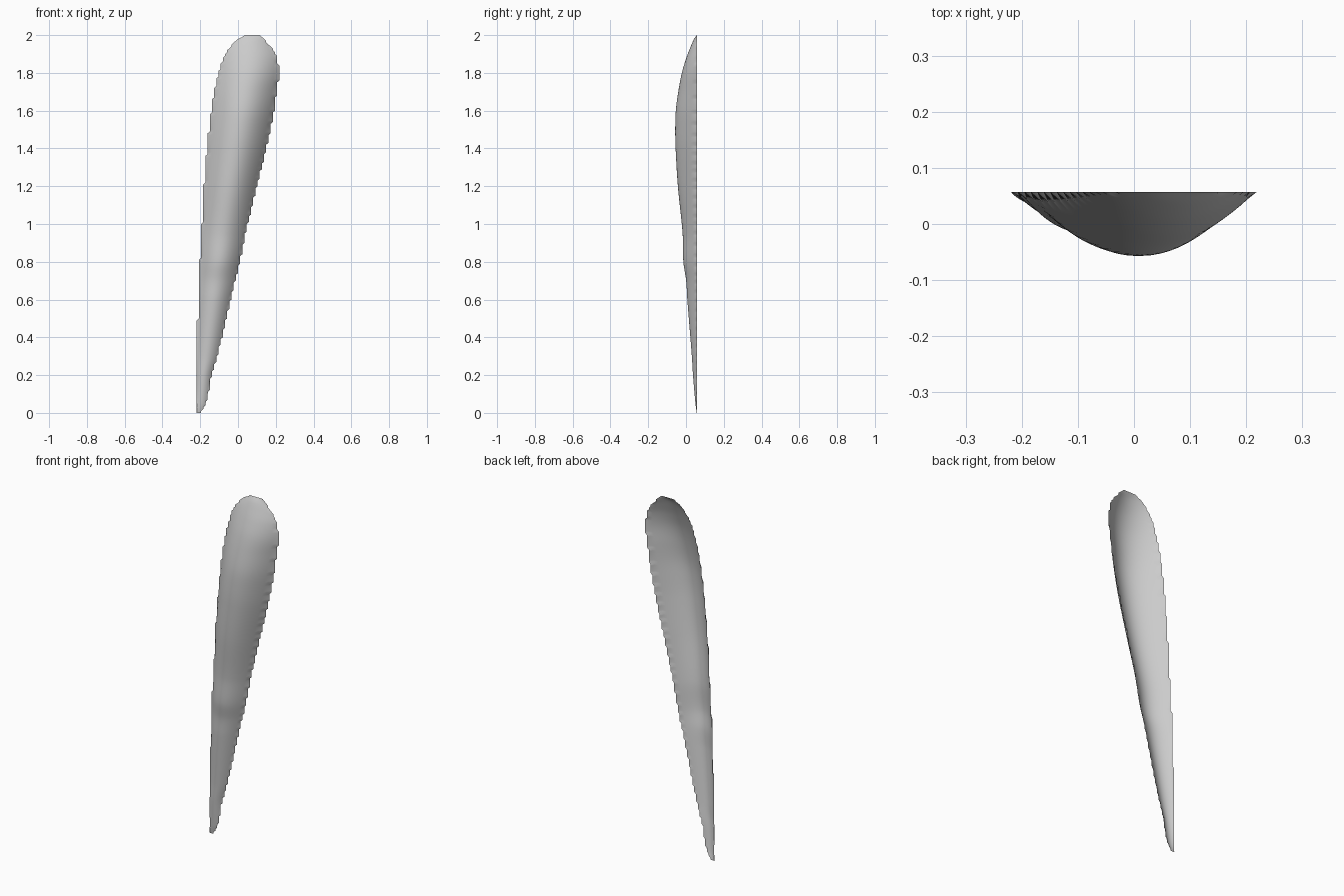
import bpy
import bmesh

cube = bpy.data.objects.get("Cube")
if cube:
    bpy.data.objects.remove(cube)

BACK = 0.057      # plane of the open rim
RINGS = 200       # rings along the length
COLUMNS = 24      # faces across the width
STEP = 0.0115     # size of the small steps along the rim

# Stations along the blade: height, right rim x, left rim x, bulge depth
stations = [
    (0, -.22, -.2, 0),
    (.05, -.22, -.17, .007),
    (.2, -.22, -.14, .02),
    (.3, -.217, -.11, .026),
    (.6, -.21, -.04, .05),
    (.7, -.205, -.015, .056),
    (.8, -.202, .01, .071),
    (.95, -.193, .04, .075),
    (1.2, -.179, .1, .1),
    (1.4, -.164, .15, .112),
    (1.5, -.154, .171, .114),
    (1.6, -.141, .19, .111),
    (1.7, -.126, .204, .098),
    (1.8, -.103, .216, .079),
    (1.88, -.075, .205, .055),
    (1.94, -.04, .172, .032),
    (1.98, .005, .135, .014),
    (2, .04, .11, 0),
]


def slope(i, k):
    a, b = stations[max(i - 1, 0)], stations[min(i + 1, len(stations) - 1)]
    return (b[k] - a[k]) / (b[0] - a[0])


def sample(z, k):
    """Smoothly interpolate column k of the stations at height z."""
    i = 0
    while i < len(stations) - 2 and z > stations[i + 1][0]:
        i += 1
    a, b = stations[i], stations[i + 1]
    span = b[0] - a[0]
    t = (z - a[0]) / span
    s = t * t * (3 - 2 * t)
    bend = t * (1 - t) * span
    return (a[k] * (1 - s) + b[k] * s
            + bend * ((1 - t) * slope(i, k) - t * slope(i + 1, k)))


def snap(x):
    return round(x / STEP) * STEP


# Curved open shell with a parabolic cross-section and a stepped rim
bm = bmesh.new()
rows = []
for r in range(RINGS + 1):
    z = 2 * r / RINGS
    right, left, depth = (sample(z, k) for k in (1, 2, 3))
    middle, half = (left + right) / 2, (left - right) / 2
    row = []
    for c in range(COLUMNS + 1):
        u = 2 * c / COLUMNS - 1
        x = middle + half * u
        if c == 0:
            x = max(snap(right), -.22)
        elif c == COLUMNS:
            x = min(snap(left), .22)
        y = BACK - max(depth, 0) * (1 - u * u)
        row.append(bm.verts.new((x, y, z)))
    rows.append(row)

for low, high in zip(rows, rows[1:]):
    for c in range(COLUMNS):
        bm.faces.new((low[c], low[c + 1], high[c + 1], high[c]))

mesh = bpy.data.meshes.new("blade_shell")
bm.to_mesh(mesh)
bm.free()
blade = bpy.data.objects.new("blade_shell", mesh)
bpy.context.collection.objects.link(blade)
for face in mesh.polygons:
    face.use_smooth = True
